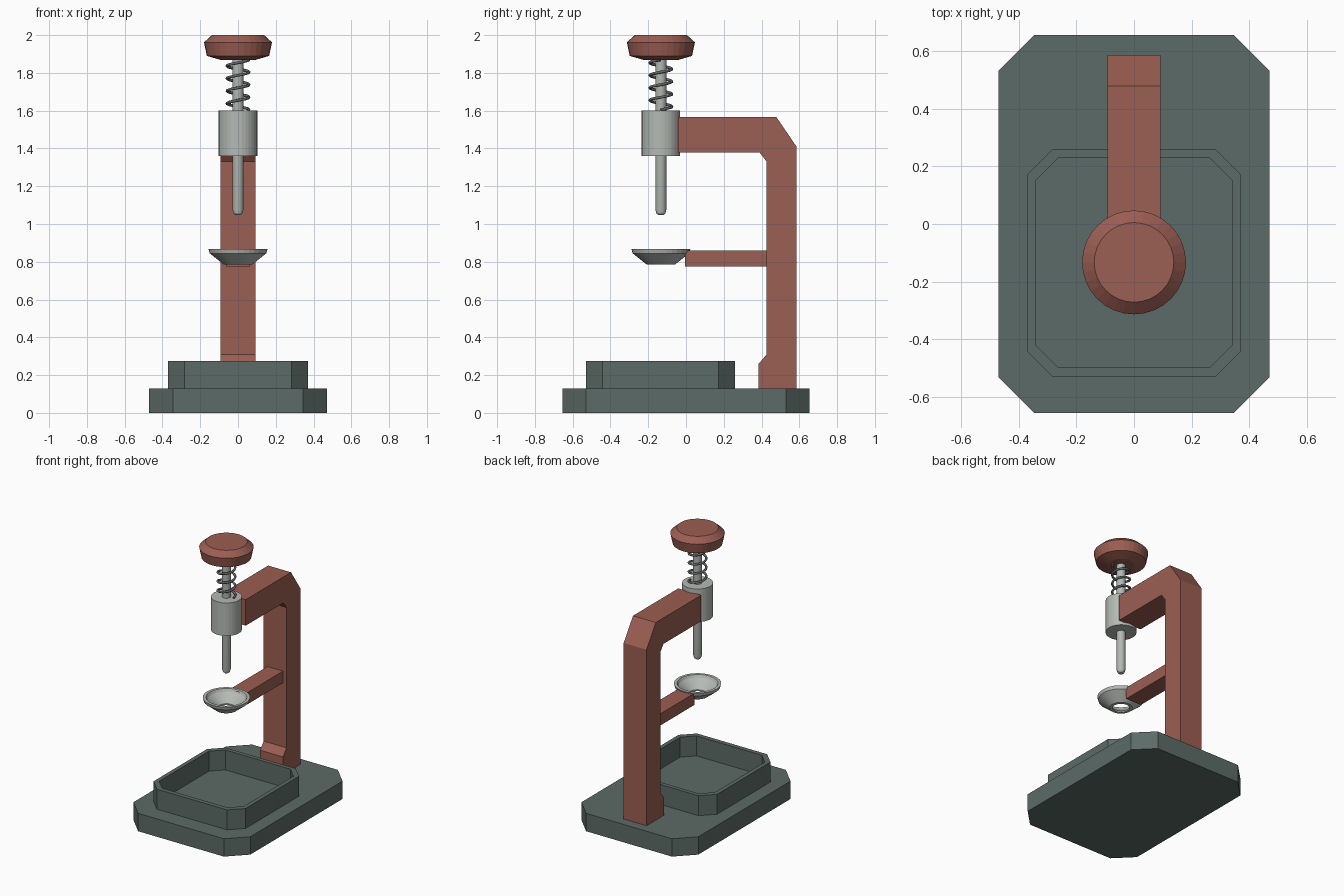
import bpy, bmesh, math

if "Cube" in bpy.data.objects:
    bpy.data.objects.remove(bpy.data.objects["Cube"])

def material(name, rgb):
    m = bpy.data.materials.new(name)
    m.diffuse_color = (*rgb, 1)
    m.use_nodes = True
    m.node_tree.nodes["Principled BSDF"].inputs["Base Color"].default_value = m.diffuse_color
    return m

GREEN = material("grey_green", (0.107, 0.147, 0.135))
RED = material("brick_red", (0.33, 0.112, 0.085))
METAL = material("light_metal", (0.46, 0.49, 0.46))
STEEL = material("dark_steel", (0.13, 0.14, 0.14))
AXIS_Y = -0.133  # vertical axis of the plunger

def finish(name, bm, mat, smooth=False):
    bmesh.ops.recalc_face_normals(bm, faces=bm.faces)
    me = bpy.data.meshes.new(name)
    bm.to_mesh(me)
    bm.free()
    me.materials.append(mat)
    ob = bpy.data.objects.new(name, me)
    bpy.context.collection.objects.link(ob)
    if smooth:
        bpy.context.view_layer.objects.active = ob
        ob.select_set(True)
        bpy.ops.object.shade_smooth_by_angle(angle=math.radians(30))
        ob.select_set(False)
    return ob

def prism(name, points, direction, mat):
    bm = bmesh.new()
    f = bm.faces.new([bm.verts.new(p) for p in points])
    r = bmesh.ops.extrude_face_region(bm, geom=[f])
    bmesh.ops.translate(bm, vec=direction,
                        verts=[v for v in r["geom"] if isinstance(v, bmesh.types.BMVert)])
    return finish(name, bm, mat)

def octagon(w, y0, y1, c, z):
    return [(-w, y0 + c, z), (-w + c, y0, z), (w - c, y0, z), (w, y0 + c, z),
            (w, y1 - c, z), (w - c, y1, z), (-w + c, y1, z), (-w, y1 - c, z)]

def loft(name, rings, mat, closed=False, smooth=False):
    """Skin successive rings; closed joins last to first, otherwise ends are capped."""
    bm = bmesh.new()
    loops = [[bm.verts.new(p) for p in ring] for ring in rings]
    n = len(loops[0])
    pairs = list(zip(loops, loops[1:])) + ([(loops[-1], loops[0])] if closed else [])
    for a, b in pairs:
        for i in range(n):
            j = (i + 1) % n
            bm.faces.new((a[i], a[j], b[j], b[i]))
    if not closed:
        bm.faces.new(loops[0])
        bm.faces.new(loops[-1])
    return finish(name, bm, mat, smooth)

def turned(name, profile, mat, sides=32, **kw):
    rings = [[(r * math.cos(2 * math.pi * i / sides),
               AXIS_Y + r * math.sin(2 * math.pi * i / sides), z)
              for i in range(sides)] for r, z in profile]
    return loft(name, rings, mat, **kw)

# Base plate and open tray wall
prism("base_plate", octagon(0.47, -0.655, 0.655, 0.125, 0), (0, 0, 0.13), GREEN)
outer, inner = (0.37, -0.53, 0.26, 0.088), (0.34, -0.497, 0.23, 0.078)
loft("tray_wall", [octagon(*outer, 0.13), octagon(*outer, 0.275),
                   octagon(*inner, 0.275), octagon(*inner, 0.13)], GREEN, closed=True)

# C-shaped stand
stand = [(0.385, 0.13), (0.385, 0.26), (0.427, 0.31), (0.427, 1.33), (0.39, 1.378),
         (-0.043, 1.378), (-0.043, 1.567), (0.478, 1.567), (0.585, 1.41), (0.585, 0.13)]
prism("stand", [(-0.092, y, z) for y, z in stand], (0.184, 0, 0), RED)

# Funnel bracket and hollow funnel
prism("funnel_bracket", [(-0.063, y, z) for y, z in
                         [(-0.005, 0.775), (0.427, 0.775), (0.427, 0.86), (-0.005, 0.86)]],
      (0.126, 0, 0), RED)
turned("funnel", [(0.075, 0.785), (0.15, 0.845), (0.156, 0.868), (0.135, 0.868),
                  (0.125, 0.85), (0.055, 0.795), (0.055, 0.785)], METAL, closed=True)

# Guide barrel, plunger and knob
turned("guide_barrel", [(0.102, 1.36), (0.102, 1.6)], METAL)
turned("plunger", [(0.014, 1.047), (0.024, 1.056), (0.029, 1.075), (0.029, 1.89)],
       METAL, sides=20, smooth=True)
turned("knob", [(0.09, 1.868), (0.165, 1.89), (0.18, 1.962), (0.138, 2.0)], RED)

# Coil spring
turns, steps, radius = 4, 24, 0.058
curve = bpy.data.curves.new("spring_path", "CURVE")
curve.dimensions = "3D"
curve.bevel_depth = 0.008
curve.bevel_resolution = 1
curve.use_fill_caps = True
path = curve.splines.new("POLY")
count = turns * steps
path.points.add(count)
for i, p in enumerate(path.points):
    a = 2 * math.pi * i / steps
    p.co = (radius * math.cos(a), AXIS_Y + radius * math.sin(a), 1.605 + 0.265 * i / count, 1)
curve.materials.append(STEEL)
bpy.context.collection.objects.link(bpy.data.objects.new("spring", curve))
